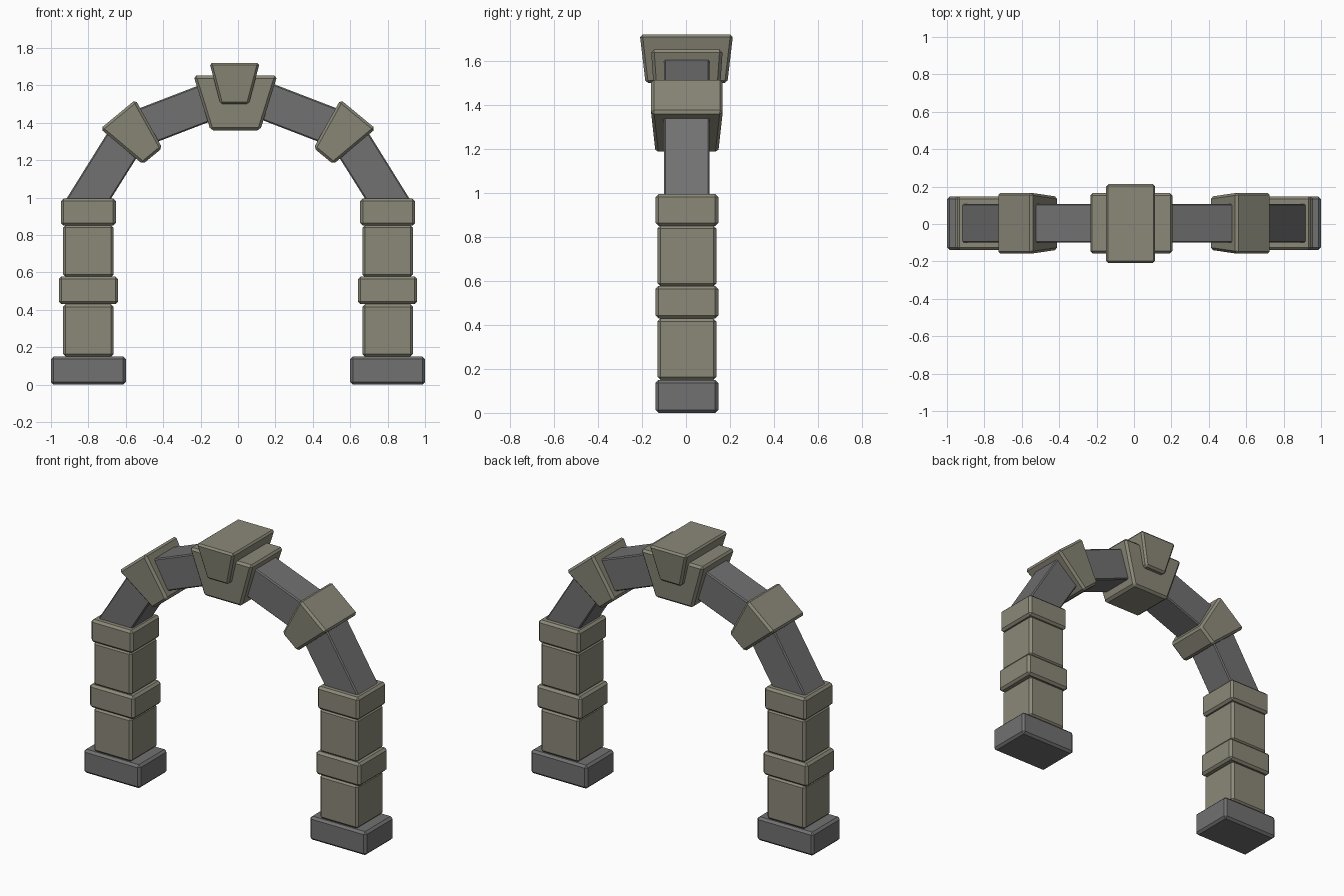
import bpy, bmesh
from math import atan2
from mathutils import Matrix, Vector

if "Cube" in bpy.data.objects:
    bpy.data.objects.remove(bpy.data.objects["Cube"])


def material(name, rgb):
    m = bpy.data.materials.new(name)
    m.diffuse_color = (*rgb, 1)
    m.use_nodes = True
    m.node_tree.nodes["Principled BSDF"].inputs["Base Color"].default_value = m.diffuse_color
    return m


STONE = material("warm_stone", (0.26, 0.25, 0.19))
GREY = material("grey_stone", (0.165, 0.165, 0.165))
CY = 0.004  # depth centre of the arch


def finish(name, bm, mat, bevel, matrix=None):
    bmesh.ops.recalc_face_normals(bm, faces=bm.faces)
    bmesh.ops.bevel(bm, geom=bm.edges[:], offset=bevel, segments=1,
                    affect='EDGES', clamp_overlap=True)
    if matrix:
        bm.transform(matrix)
    bmesh.ops.recalc_face_normals(bm, faces=bm.faces)
    me = bpy.data.meshes.new(name)
    bm.to_mesh(me)
    bm.free()
    me.materials.append(mat)
    ob = bpy.data.objects.new(name, me)
    bpy.context.collection.objects.link(ob)
    return ob


def block(name, bottom, top, z0, z1, mat, bevel=0.014, matrix=None):
    """Tapered block; bottom and top are (half width, half depth)."""
    bm = bmesh.new()
    bmesh.ops.create_cube(bm, size=2)
    for v in bm.verts:
        hx, hy = top if v.co.z > 0 else bottom
        v.co = (v.co.x * hx, v.co.y * hy, z1 if v.co.z > 0 else z0)
    return finish(name, bm, mat, bevel, matrix)


def beam(name, outline, half_depth, side):
    """Side outline in x,z extruded through the depth."""
    bm = bmesh.new()
    f = bm.faces.new([bm.verts.new((side * x, CY - half_depth, z)) for x, z in outline])
    ext = bmesh.ops.extrude_face_region(bm, geom=[f])
    verts = [g for g in ext["geom"] if isinstance(g, bmesh.types.BMVert)]
    bmesh.ops.translate(bm, verts=verts, vec=(0, 2 * half_depth, 0))
    return finish(name, bm, GREY, 0.007)


# Pillar stones: name, half width, half depth, bottom, top, material
PILLAR = [
    ("base", 0.200, 0.143, 0.000, 0.150, GREY),
    ("lower_block", 0.135, 0.134, 0.150, 0.430, STONE),
    ("middle_band", 0.158, 0.143, 0.430, 0.578, STONE),
    ("upper_block", 0.135, 0.134, 0.575, 0.853, STONE),
    ("cap", 0.147, 0.143, 0.850, 0.995, STONE),
]

for label, s in (("left", -1), ("right", 1)):
    for part, hx, hy, z0, z1, mat in PILLAR:
        block(f"{label}_{part}", (hx, hy), (hx, hy), z0, z1, mat,
              matrix=Matrix.Translation((0.8 * s, CY, 0)))

    # Straight beams, lower then upper, meeting inside the shoulder stone
    beam(f"{label}_lower_beam",
         [(0.688, 0.98), (0.926, 0.98), (0.644, 1.433), (0.507, 1.269)], 0.104, s)
    beam(f"{label}_upper_beam",
         [(0.10, 1.642), (0.644, 1.433), (0.507, 1.269), (0.10, 1.426)], 0.104, s)

    # Tapered shoulder stone pointing outwards
    inner, outer = Vector((0.457 * s, CY, 1.222)), Vector((0.642 * s, CY, 1.446))
    d = outer - inner
    block(f"{label}_shoulder_stone", (0.068, 0.143), (0.122, 0.164), 0, d.length, STONE,
          matrix=Matrix.Translation(inner) @ Matrix.Rotation(atan2(d.x, d.z), 4, 'Y'))

# Keystone: broad wedge with a deeper narrow wedge through it
block("keystone_outer", (0.133, 0.143), (0.224, 0.163), 1.36, 1.652, STONE,
      matrix=Matrix.Translation((-0.014, CY, 0)))
block("keystone_inner", (0.076, 0.186), (0.134, 0.212), 1.50, 1.72, STONE, 0.012,
      matrix=Matrix.Translation((-0.018, CY - 0.002, 0)))
